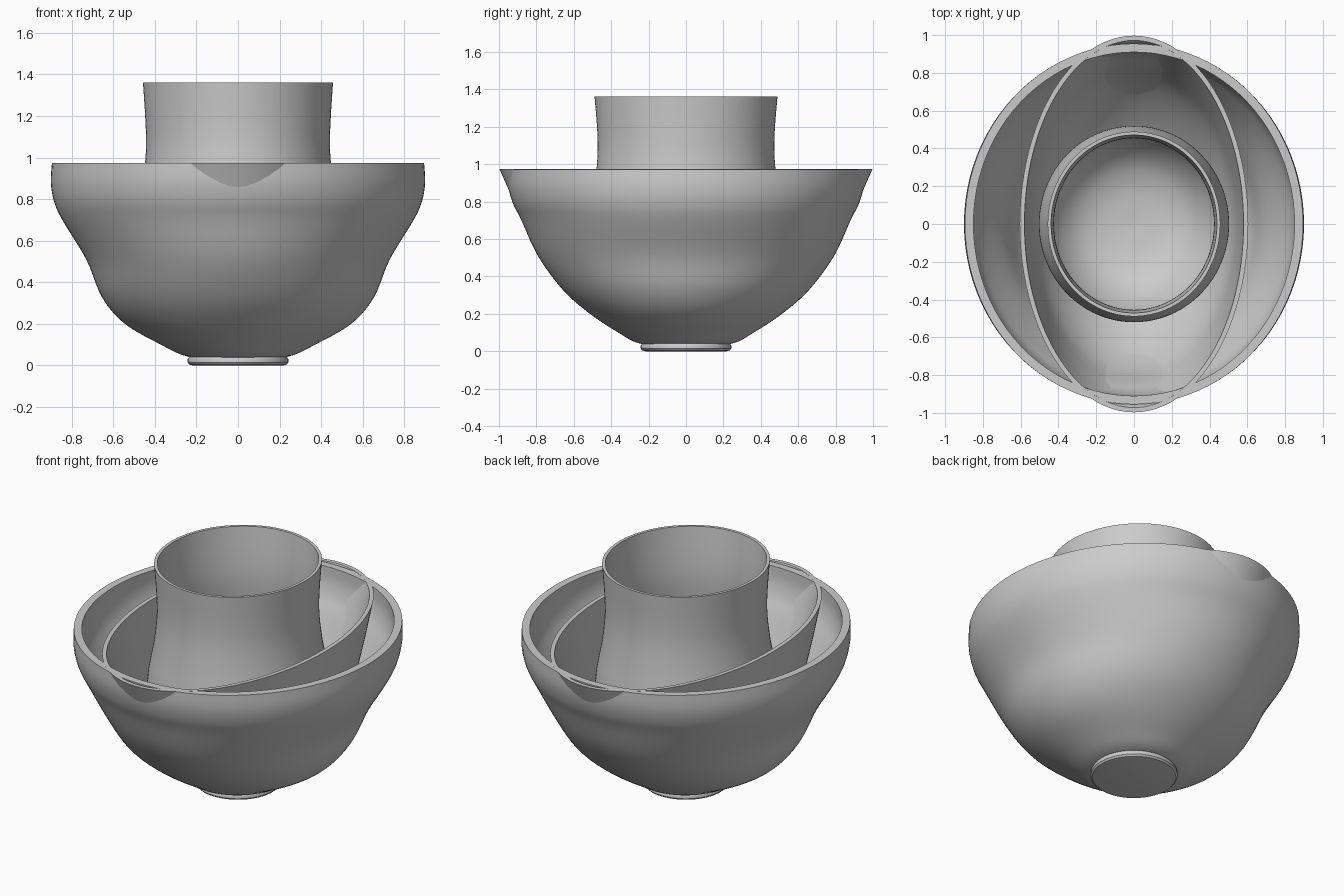
import bpy, bmesh, math

if "Cube" in bpy.data.objects:
    bpy.data.objects.remove(bpy.data.objects["Cube"])

SEG = 96


def smooth_rows(rows, steps=5):
    """Catmull-Rom refinement of (half_x, half_y, z) rows, bottom to top."""
    out = []
    n = len(rows)
    for i in range(n - 1):
        p0, p1, p2, p3 = rows[max(i - 1, 0)], rows[i], rows[i + 1], rows[min(i + 2, n - 1)]
        for s in range(steps):
            t = s / steps
            out.append(tuple(0.5 * (2 * b + (c - a) * t + (2 * a - 5 * b + 4 * c - d) * t * t
                                    + (3 * b - a - 3 * c + d) * t ** 3)
                             for a, b, c, d in zip(p0, p1, p2, p3)))
    out.append(rows[-1])
    return out


def inset_rows(rows, wall):
    """Inner wall rows, offset along the profile normal; the rim stays level."""
    inner = []
    for i, (x, y, z) in enumerate(rows):
        a, b = rows[max(i - 1, 0)], rows[min(i + 1, len(rows) - 1)]
        dr, dz = (b[0] + b[1] - a[0] - a[1]) / 2, b[2] - a[2]
        length = math.hypot(dr, dz) or 1
        nr, nz = -dz / length * wall, dr / length * wall
        if i == len(rows) - 1:
            nr, nz = -wall, 0
        inner.append((max(x + nr, 0.01), max(y + nr, 0.01), z + nz))
    return inner


def loft(name, rows):
    """Skin elliptical rings into a closed solid."""
    bm = bmesh.new()
    rings = [[bm.verts.new((x * math.cos(2 * math.pi * k / SEG),
                            y * math.sin(2 * math.pi * k / SEG), z)) for k in range(SEG)]
             for x, y, z in rows]
    for a, b in zip(rings, rings[1:]):
        for k in range(SEG):
            j = (k + 1) % SEG
            bm.faces.new((a[k], a[j], b[j], b[k]))
    bm.faces.new(rings[0][::-1])
    bm.faces.new(rings[-1])
    bmesh.ops.recalc_face_normals(bm, faces=bm.faces)
    mesh = bpy.data.meshes.new(name)
    bm.to_mesh(mesh)
    bm.free()
    obj = bpy.data.objects.new(name, mesh)
    bpy.context.collection.objects.link(obj)
    bpy.ops.object.select_all(action='DESELECT')
    obj.select_set(True)
    bpy.context.view_layer.objects.active = obj
    bpy.ops.object.shade_smooth_by_angle(angle=math.radians(35))
    return obj


def vessel(name, rows, wall):
    outer = smooth_rows(rows)
    return loft(name, outer + inset_rows(outer, wall)[::-1])


# Wide outer bowl
vessel("outer_bowl", [
    (0.02, 0.02, 0.03), (0.23, 0.24, 0.04), (0.38, 0.37, 0.105), (0.55, 0.52, 0.205),
    (0.655, 0.66, 0.33), (0.73, 0.792, 0.51), (0.845, 0.88, 0.70),
    (0.885, 0.925, 0.79), (0.9, 0.95, 0.88), (0.895, 0.955, 0.973)], 0.045)

# Narrow oval bowl, its tips poking through the outer rim as spouts
vessel("oval_bowl", [
    (0.02, 0.02, 0.045), (0.2, 0.23, 0.06), (0.36, 0.43, 0.18), (0.47, 0.63, 0.34),
    (0.55, 0.785, 0.52), (0.585, 0.89, 0.735), (0.605, 0.997, 0.974)], 0.025)

# Tall waisted cup in the middle
vessel("inner_cup", [
    (0.02, 0.02, 0.09), (0.2, 0.2, 0.11), (0.34, 0.35, 0.18), (0.45, 0.46, 0.32),
    (0.5, 0.515, 0.5), (0.495, 0.515, 0.68), (0.46, 0.49, 0.87),
    (0.443, 0.474, 1.03), (0.445, 0.474, 1.17), (0.457, 0.489, 1.362)], 0.018)

# Round foot
loft("foot", [(0.215, 0.215, 0.0), (0.233, 0.233, 0.004), (0.242, 0.242, 0.014),
              (0.242, 0.242, 0.03), (0.235, 0.235, 0.042), (0.2, 0.2, 0.055)])
